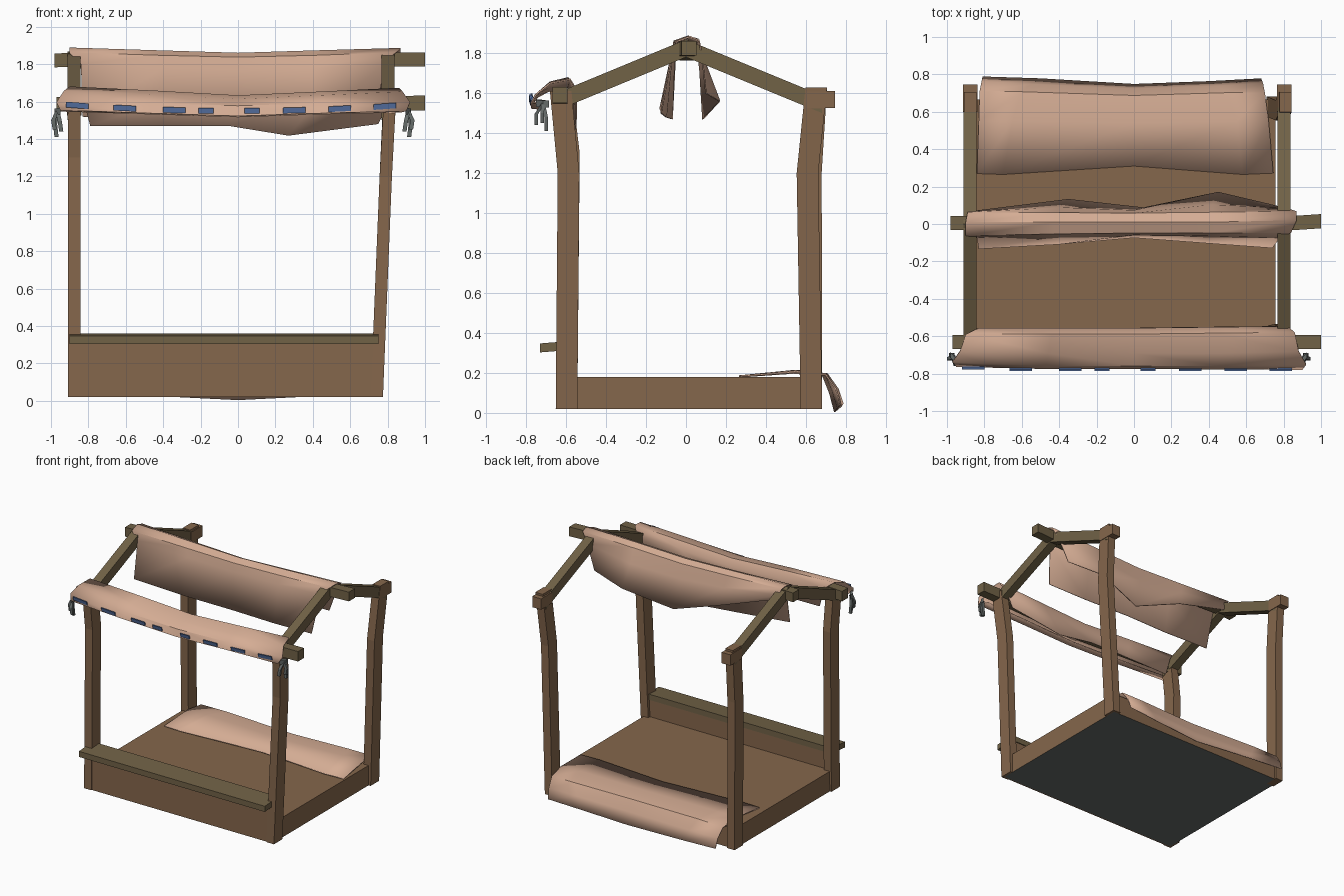
import bpy, bmesh, math
from mathutils import Vector

X, Y, Z = Vector((1, 0, 0)), Vector((0, 1, 0)), Vector((0, 0, 1))


def material(name, rgb):
    m = bpy.data.materials.new(name)
    m.diffuse_color = (*rgb, 1)
    return m


BROWN = material("brown wood", (0.235, 0.135, 0.072))
OLIVE = material("olive wood", (0.165, 0.122, 0.062))
CLOTH = material("tan cloth", (0.67, 0.42, 0.30))
BLUE = material("blue trim", (0.115, 0.205, 0.45))
GREY = material("grey", (0.13, 0.145, 0.14))


def make(name, bm, *mats):
    bmesh.ops.recalc_face_normals(bm, faces=bm.faces)
    me = bpy.data.meshes.new(name)
    bm.to_mesh(me)
    bm.free()
    for m in mats:
        me.materials.append(m)
    ob = bpy.data.objects.new(name, me)
    bpy.context.collection.objects.link(ob)
    return ob


def bar(name, path, u, v, w, h, mat):
    """Rectangular timber lofted along a path; u and v span the section."""
    bm = bmesh.new()
    rings = [[bm.verts.new(Vector(p) + u * (a * w / 2) + v * (b * h / 2))
              for a, b in ((-1, -1), (1, -1), (1, 1), (-1, 1))] for p in path]
    for r, s in zip(rings, rings[1:]):
        for i in range(4):
            j = (i + 1) % 4
            bm.faces.new((r[i], r[j], s[j], s[i]))
    bm.faces.new(rings[0])
    bm.faces.new(rings[-1])
    return make(name, bm, mat)


def box(name, x0, x1, y0, y1, z0, z1, mat):
    y, z = (y0 + y1) / 2, (z0 + z1) / 2
    return bar(name, [(x0, y, z), (x1, y, z)], Y, Z, y1 - y0, z1 - z0, mat)


def sheet(name, rows):
    """Thin cloth from rows of points running along x."""
    bm = bmesh.new()
    g = [[bm.verts.new(p) for p in r] for r in rows]
    for r, s in zip(g, g[1:]):
        for i in range(len(r) - 1):
            bm.faces.new((r[i], r[i + 1], s[i + 1], s[i]))
    ob = make(name, bm, CLOTH)
    bpy.ops.object.select_all(action='DESELECT')
    ob.select_set(True)
    bpy.context.view_layer.objects.active = ob
    bpy.ops.object.shade_smooth_by_angle(angle=math.radians(35))
    so = ob.modifiers.new("thickness", 'SOLIDIFY')
    so.thickness, so.offset = 0.008, 0
    return ob


# Base platform with grey underside
base = box("base", -0.895, 0.757, -0.635, 0.665, 0.02, 0.18, BROWN)
base.data.materials.append(GREY)
for f in base.data.polygons:
    if f.normal.z < -0.9:
        f.material_index = 1

# Front counter
box("front_panel", -0.87, 0.74, -0.645, -0.565, 0.02, 0.315, BROWN)
bar("counter_shelf", [(-0.9, -0.645, 0.332), (0.75, -0.645, 0.332)],
    Y + Z * 0.08, Z, 0.17, 0.045, OLIVE)

# Four bent posts
posts = {
    "front_right_post": [(0.742, -0.598, 0.02), (0.79, -0.588, 1.2), (0.812, -0.627, 1.61)],
    "back_right_post": [(0.742, 0.628, 0.02), (0.79, 0.608, 1.2), (0.810, 0.652, 1.63)],
    "front_left_post": [(-0.876, -0.598, 0.02), (-0.876, -0.586, 1.3), (-0.876, -0.622, 1.6)],
    "back_left_post": [(-0.876, 0.628, 0.02), (-0.876, 0.625, 1.2), (-0.876, 0.652, 1.63)],
}
for name, path in posts.items():
    bar(name, path, X, Y, 0.066, 0.108, BROWN)

# Sloping rafters and blocks at the back post tops
for side, x in (("left", -0.876), ("right", 0.803)):
    bar(side + "_rafter", [(x, -0.66, 1.552), (x, 0, 1.825), (x, 0.68, 1.545)],
        X, Z, 0.07, 0.088, OLIVE)
    box(side + "_post_block", x - 0.039, x + 0.039, 0.60, 0.745, 1.525, 1.612, BROWN)

# Ridge and front beams, sagging in the middle
bar("ridge_beam", [(-0.98, 0.005, 1.82), (-0.85, 0.005, 1.825), (0, 0.005, 1.80),
                   (0.85, 0.005, 1.825), (1, 0.015, 1.825)], Y, Z, 0.076, 0.074, OLIVE)
bar("front_beam", [(-0.97, -0.63, 1.585), (-0.85, -0.63, 1.59), (0, -0.63, 1.56),
                   (0.85, -0.63, 1.59), (1, -0.63, 1.592)], Y, Z, 0.075, 0.08, OLIVE)

# Cloth draped over the ridge
sheet("ridge_cloth", [
    [(-0.83, -0.13, 1.52), (-0.4, -0.105, 1.49), (0, -0.07, 1.47), (0.4, -0.10, 1.48), (0.74, -0.125, 1.50)],
    [(-0.84, -0.07, 1.80), (-0.4, -0.06, 1.78), (0, -0.055, 1.77), (0.4, -0.06, 1.78), (0.78, -0.07, 1.80)],
    [(-0.9, -0.06, 1.86), (-0.42, -0.05, 1.845), (0, -0.045, 1.835), (0.42, -0.045, 1.845), (0.84, -0.045, 1.86)],
    [(-0.9, 0.01, 1.885), (-0.42, 0.01, 1.87), (0, 0.01, 1.857), (0.42, 0.01, 1.87), (0.87, 0.02, 1.883)],
    [(-0.89, 0.06, 1.87), (-0.42, 0.058, 1.85), (0, 0.055, 1.835), (0.42, 0.06, 1.85), (0.87, 0.065, 1.865)],
    [(-0.87, 0.065, 1.82), (-0.4, 0.085, 1.76), (0, 0.07, 1.72), (0.42, 0.10, 1.74), (0.82, 0.08, 1.79)],
    [(-0.85, 0.065, 1.78), (-0.35, 0.13, 1.62), (0.05, 0.085, 1.47), (0.45, 0.168, 1.56), (0.74, 0.10, 1.60)],
])

# Cloth draped over the front beam
sheet("front_cloth", [
    [(-0.79, -0.565, 1.47), (-0.4, -0.56, 1.47), (-0.05, -0.56, 1.47), (0.27, -0.555, 1.418), (0.75, -0.55, 1.48)],
    [(-0.83, -0.56, 1.62), (-0.42, -0.56, 1.60), (0, -0.56, 1.58), (0.42, -0.555, 1.60), (0.82, -0.55, 1.62)],
    [(-0.9, -0.59, 1.677), (-0.44, -0.59, 1.655), (0, -0.59, 1.63), (0.44, -0.585, 1.65), (0.86, -0.58, 1.67)],
    [(-0.93, -0.68, 1.655), (-0.46, -0.69, 1.635), (0, -0.69, 1.61), (0.44, -0.69, 1.63), (0.88, -0.68, 1.65)],
    [(-0.97, -0.735, 1.595), (-0.47, -0.755, 1.59), (0, -0.755, 1.575), (0.45, -0.755, 1.59), (0.92, -0.75, 1.595)],
    [(-0.95, -0.76, 1.555), (-0.47, -0.772, 1.54), (0, -0.772, 1.525), (0.45, -0.774, 1.54), (0.90, -0.776, 1.55)],
    [(-0.93, -0.70, 1.55), (-0.46, -0.71, 1.535), (0, -0.71, 1.52), (0.44, -0.71, 1.535), (0.87, -0.70, 1.545)],
])

# Blue trim plates along the front hem
for i, x in enumerate((-0.86, -0.605, -0.34, -0.17, 0.075, 0.30, 0.545, 0.785)):
    w = 0.08 if i in (3, 4) else 0.12
    slope = 0.09 * x
    z = 1.55 + 0.04 * x * x
    y = -0.770 if x < -0.8 else -0.778
    bar("trim_plate_%d" % (i + 1),
        [(x - w / 2, y, z - slope * w / 2), (x + w / 2, y, z + slope * w / 2)],
        Y, Z - Y * 0.3, 0.009, 0.03, BLUE)

# Grey tassels at the front cloth corners
for side, s, x in (("left", -1, -0.95), ("right", 1, 0.895)):
    bar(side + "_tassel_knot", [(x, -0.735, 1.55), (x + s * 0.03, -0.70, 1.545)], Y, Z, 0.03, 0.035, GREY)
    for k, (dx, y, z) in enumerate(((-0.005, -0.75, 1.44), (0.02, -0.70, 1.41), (0.03, -0.72, 1.45))):
        top = (x + s * 0.015, -0.715, 1.55)
        mid = (x + s * (dx + 0.008), y, (z + 1.55) / 2)
        bar("%s_tassel_strand_%d" % (side, k + 1), [top, mid, (x + s * dx, y, z)], X, Y, 0.022, 0.018, GREY)

# Cloth lying on the floor and hanging over the back edge
sheet("floor_cloth", [
    [(-0.84, 0.27, 0.184), (-0.7, 0.265, 0.184), (0, 0.31, 0.184), (0.58, 0.265, 0.184), (0.745, 0.272, 0.184)],
    [(-0.83, 0.55, 0.21), (-0.65, 0.55, 0.212), (0, 0.54, 0.20), (0.55, 0.55, 0.21), (0.72, 0.55, 0.205)],
    [(-0.825, 0.71, 0.19), (-0.6, 0.705, 0.195), (0, 0.685, 0.185), (0.5, 0.70, 0.19), (0.70, 0.70, 0.19)],
    [(-0.815, 0.76, 0.12), (-0.55, 0.745, 0.11), (0, 0.72, 0.10), (0.45, 0.735, 0.11), (0.69, 0.75, 0.12)],
    [(-0.81, 0.785, 0.045), (-0.5, 0.775, 0.03), (0, 0.745, 0.005), (0.4, 0.76, 0.025), (0.68, 0.775, 0.04)],
])
